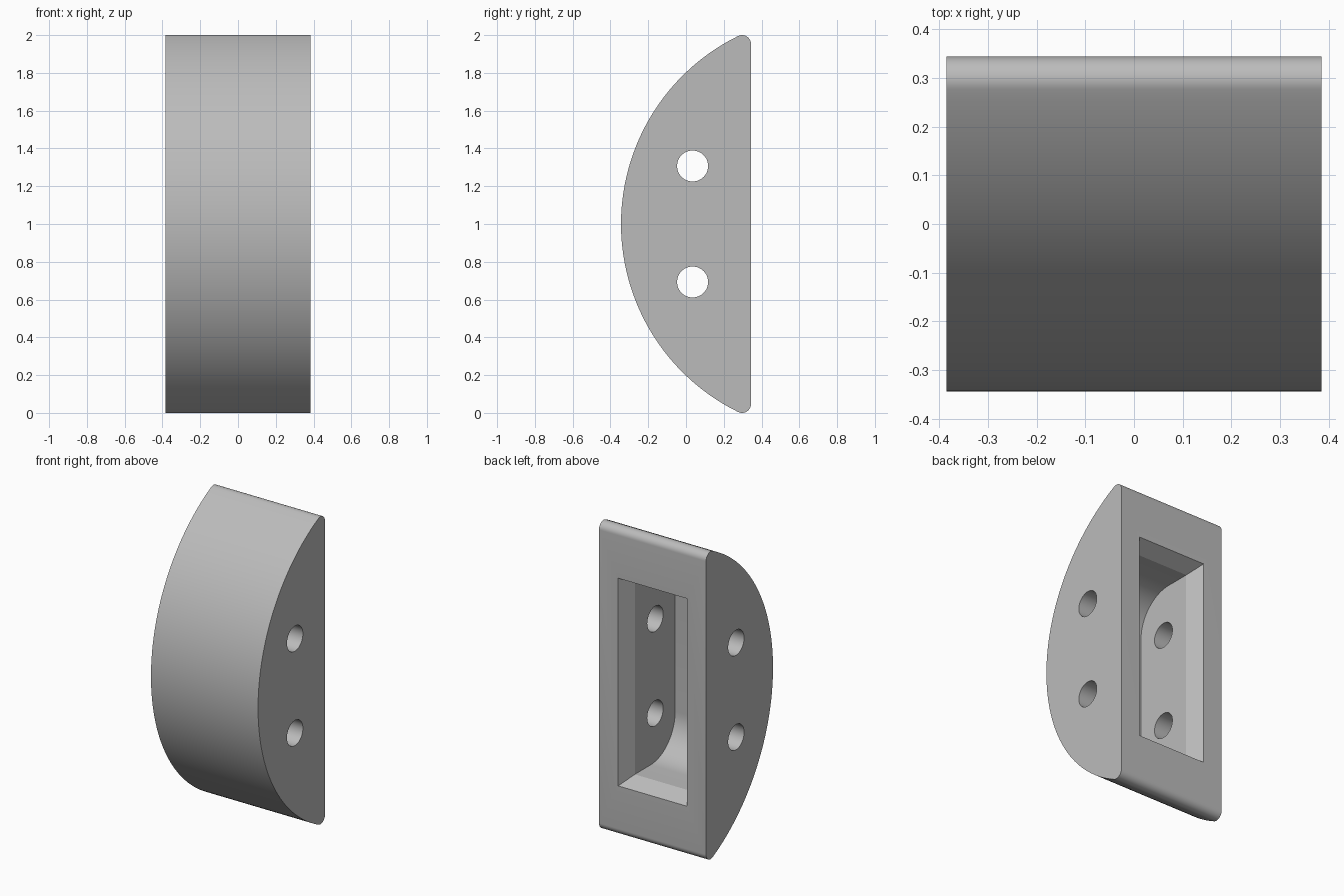
import bpy
import bmesh
from math import sin, cos, atan2, sqrt, radians, pi
from mathutils import Vector

cube = bpy.data.objects.get("Cube")
if cube:
    bpy.data.objects.remove(cube, do_unlink=True)

MID = 1.0          # height of the symmetry plane
BACK = 0.344       # flat rear face
HALF_WIDTH = 0.385

grey = bpy.data.materials.new("plain_grey")
grey.use_nodes = True
grey.diffuse_color = (0.5, 0.5, 0.5, 1)
grey.node_tree.nodes["Principled BSDF"].inputs["Base Color"].default_value = (0.5, 0.5, 0.5, 1)


def arc(cy, cz, r, start, end, steps):
    """Points (y, z) on a circle, angle measured from +y towards +z."""
    angles = [start + (end - start) * i / steps for i in range(steps + 1)]
    return [(cy + r * cos(a), cz + r * sin(a)) for a in angles]


def mirrored(upper):
    """Complete an upper half outline with its reflection below."""
    return upper + [(y, -z) for y, z in reversed(upper) if z > 1e-5]


def prism(name, outline, half_width, flare=None):
    """Extrude a y-z outline along x; optionally flare its rear face outward."""
    bm = bmesh.new()
    face = bm.faces.new([bm.verts.new((-half_width, y, z + MID)) for y, z in outline])
    new = bmesh.ops.extrude_face_region(bm, geom=[face])["geom"]
    bmesh.ops.translate(bm, vec=(2 * half_width, 0, 0),
                        verts=[v for v in new if isinstance(v, bmesh.types.BMVert)])
    bmesh.ops.recalc_face_normals(bm, faces=bm.faces)
    if flare:
        depth, spread = flare
        rear = max(bm.faces, key=lambda f: f.normal.y)
        new = bmesh.ops.extrude_face_region(bm, geom=[rear])["geom"]
        bmesh.ops.delete(bm, geom=[rear], context="FACES_ONLY")
        for v in new:
            if isinstance(v, bmesh.types.BMVert):
                v.co += Vector((spread if v.co.x > 0 else -spread, depth,
                                spread if v.co.z > MID else -spread))
        bmesh.ops.recalc_face_normals(bm, faces=bm.faces)
    mesh = bpy.data.meshes.new(name)
    bm.to_mesh(mesh)
    bm.free()
    mesh.materials.append(grey)
    obj = bpy.data.objects.new(name, mesh)
    bpy.context.collection.objects.link(obj)
    return obj


# Curved body: large front arc blending into small rounded tips
tip_r = 0.047
tip_y, tip_z = BACK - tip_r, 1 - tip_r
span = tip_y + BACK
radius = (span ** 2 + tip_z ** 2 - tip_r ** 2) / (2 * (span - tip_r))
centre = radius - BACK
tangent = atan2(tip_z, tip_y - centre)
upper = arc(centre, 0, radius, pi, tangent, 48)[:-1]
upper += arc(tip_y, tip_z, tip_r, tangent, 0, 12)
body = prism("curved_body", mirrored(upper), HALF_WIDTH)

# Rear pocket: rounded floor ends, straight walls and flared mouth
floor_y, pocket_z, fillet, mouth_y = -0.17, 0.625, 0.25, 0.244
upper = arc(floor_y + fillet, pocket_z - fillet, fillet, pi, pi / 2, 16)
upper.append((mouth_y, pocket_z))
pocket = prism("pocket_cutter", mirrored(upper), 0.197, flare=(0.2, 0.1))

# Two cross holes through both side walls
holes = [prism("hole_cutter", arc(0.035, z, 0.082, 0, 2 * pi, 48)[:-1], 0.6)
         for z in (-0.307, 0.307)]

bpy.ops.object.select_all(action="DESELECT")
bpy.context.view_layer.objects.active = body
body.select_set(True)
for cutter in [pocket] + holes:
    cutter.hide_render = True
    mod = body.modifiers.new("cut", "BOOLEAN")
    mod.operation = "DIFFERENCE"
    mod.solver = "EXACT"
    mod.object = cutter
    bpy.ops.object.modifier_apply(modifier=mod.name)
    bpy.data.objects.remove(cutter, do_unlink=True)

bpy.ops.object.shade_smooth_by_angle(angle=radians(20))
